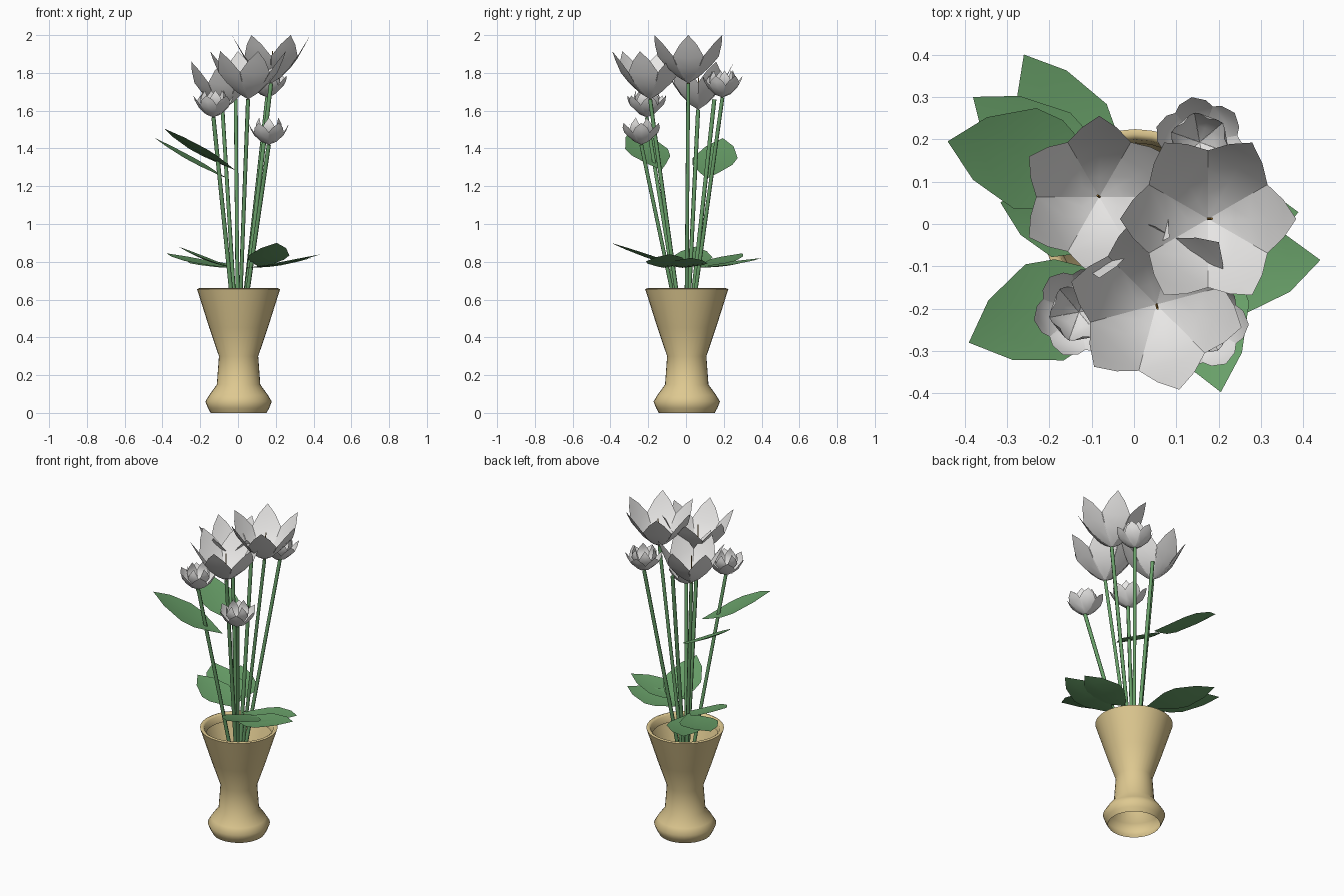
import bpy, bmesh, math
from mathutils import Vector, Matrix

if "Cube" in bpy.data.objects:
    bpy.data.objects.remove(bpy.data.objects["Cube"])


def material(name, rgb):
    m = bpy.data.materials.new(name)
    m.use_nodes = True
    m.diffuse_color = (*rgb, 1)
    m.node_tree.nodes["Principled BSDF"].inputs["Base Color"].default_value = (*rgb, 1)
    return m


CLAY = material("warm clay", (0.73, 0.58, 0.28))
GREEN = material("leaf green", (0.14, 0.35, 0.14))
WHITE = material("petal white", (0.8, 0.79, 0.78))
BROWN = material("pistil brown", (0.32, 0.17, 0.03))


def finish(bm, name, mat, angle=40):
    mesh = bpy.data.meshes.new(name)
    bm.to_mesh(mesh)
    bm.free()
    mesh.materials.append(mat)
    ob = bpy.data.objects.new(name, mesh)
    bpy.context.collection.objects.link(ob)
    bpy.ops.object.select_all(action="DESELECT")
    ob.select_set(True)
    bpy.context.view_layer.objects.active = ob
    bpy.ops.object.shade_smooth_by_angle(angle=math.radians(angle))
    return ob


def blade(bm, rows, matrix):
    """Sheet with a midrib; each row is (distance, height, half width, edge lift)."""
    last = None
    for d, h, w, lift in rows:
        pts = [(d, w, h + lift), (d, 0, h), (d, -w, h + lift)] if w else [(d, 0, h)]
        cur = [bm.verts.new(matrix @ Vector(p)) for p in pts]
        if last:
            a, b = last, cur
            if len(a) == 1:
                bm.faces.new((a[0], b[1], b[0]))
                bm.faces.new((a[0], b[2], b[1]))
            elif len(b) == 1:
                bm.faces.new((a[0], a[1], b[0]))
                bm.faces.new((a[1], a[2], b[0]))
            else:
                for i in (0, 1):
                    bm.faces.new((a[i], a[i + 1], b[i + 1], b[i]))
        last = cur


def rod(name, start, end, radius, mat, sides=6):
    start, end = Vector(start), Vector(end)
    axis = end - start
    bm = bmesh.new()
    turn = axis.to_track_quat("Z", "Y").to_matrix().to_4x4()
    bmesh.ops.create_cone(bm, cap_ends=True, segments=sides, radius1=radius,
                          radius2=radius, depth=axis.length,
                          matrix=Matrix.Translation((start + end) / 2) @ turn)
    return finish(bm, name, mat, 65)


# Vase: lathed shell, open underneath, with a rolled lip
profile = [(0.148, 0), (0.162, 0.025), (0.176, 0.06), (0.155, 0.095),
           (0.115, 0.15), (0.104, 0.3), (0.155, 0.45), (0.212, 0.63),
           (0.22, 0.655), (0.208, 0.66), (0.195, 0.65), (0.187, 0.61)]
bm = bmesh.new()
verts = [bm.verts.new((r, 0, z)) for r, z in profile]
edges = [bm.edges.new(pair) for pair in zip(verts, verts[1:])]
bmesh.ops.spin(bm, geom=verts + edges, axis=(0, 0, 1), cent=(0, 0, 0),
               angle=math.tau, steps=32)
bmesh.ops.remove_doubles(bm, verts=bm.verts, dist=0.0005)
bmesh.ops.recalc_face_normals(bm, faces=bm.faces)
vase = finish(bm, "vase", CLAY, 80)
vase.location = (0.003, 0.004, 0)


# Stems: all fan out of the vase
def stem(name, top):
    x, y, z = top
    rod(name, (0.05 * x, 0.05 * y, 0.35), top, 0.011, GREEN)


# Blossoms: rings of petals round a base point
LILY = [(0.0, 0.0, 0, 0), (0.05, 0.03, 0.031, 0.006), (0.1, 0.078, 0.06, 0.01),
        (0.139, 0.13, 0.082, 0.012), (0.178, 0.2, 0.045, 0.006), (0.208, 0.255, 0, 0)]
OUTER = [(0.0, 0.0, 0, 0), (0.04, 0.015, 0.024, 0.008), (0.078, 0.05, 0.045, 0.015),
         (0.095, 0.08, 0.032, 0.01), (0.108, 0.115, 0, 0)]
INNER = [(0.0, 0.0, 0, 0), (0.035, 0.03, 0.02, 0.005), (0.06, 0.075, 0.038, 0.005),
         (0.064, 0.11, 0.024, 0), (0.058, 0.143, 0, 0)]


def blossom(name, base, rings, phase, spread=1, count=6):
    bm = bmesh.new()
    size = Matrix.Diagonal((spread, spread, 1, 1))
    for k, rows in enumerate(rings):
        for i in range(count):
            angle = math.radians(phase) + (i + k / 2) * math.tau / count
            place = Matrix.Translation(base) @ Matrix.Rotation(angle, 4, "Z")
            blade(bm, rows, place @ size)
    finish(bm, name, WHITE)


lilies = {"tall": ((0.175, 0.012, 1.745), 0, 1),
          "back": ((-0.082, 0.064, 1.605), 30, 0.92),
          "front": ((0.053, -0.19, 1.66), -15, 1)}
for key, (base, phase, spread) in lilies.items():
    blossom(key + "_lily", base, [LILY], phase, spread)
    stem(key + "_lily_stem", base)
    lean = Vector((base[0] * 0.05, base[1] * 0.05, 0.17))
    rod(key + "_lily_pistil", base, Vector(base) + lean, 0.003, BROWN, 5)

buds = {"left": ((-0.13, -0.208, 1.565), 10),
        "back": ((0.155, 0.193, 1.67), 40),
        "right": ((0.163, -0.237, 1.42), 0)}
for key, (base, phase) in buds.items():
    blossom(key + "_bud", base, [OUTER, INNER], phase)
    stem(key + "_bud_stem", base)
stem("bare_stem", (-0.012, 0.15, 1.66))


# Leaves: broad pointed blades from a base to a tip
def leaf(name, base, tip, half):
    base, tip = Vector(base), Vector(tip)
    run = tip - base
    length = run.length
    x = run.normalized()
    y = Vector((0, 0, 1)).cross(x).normalized()
    z = x.cross(y)
    frame = Matrix((x, y, z)).transposed().to_4x4()
    shape = [(0, 0), (0.15, 0.4), (0.35, 0.88), (0.52, 1), (0.8, 0.62), (1, 0)]
    rows = [(t * length, -0.015 * math.sin(math.pi * t), w * half, 0.012 * w)
            for t, w in shape]
    bm = bmesh.new()
    blade(bm, rows, Matrix.Translation(base) @ frame)
    finish(bm, name, GREEN)


leaf("upper_back_leaf", (-0.055, 0.11, 1.24), (-0.44, 0.195, 1.455), 0.122)
leaf("upper_front_leaf", (-0.015, -0.13, 1.285), (-0.39, -0.28, 1.505), 0.122)
low_leaves = [((-0.05, 0.04), (-0.26, 0.4, 0.82)),
              ((-0.04, 0.04), (-0.38, 0.3, 0.845)),
              ((-0.03, 0.01), (-0.315, 0.05, 0.88)),
              ((0.12, 0.0), (0.205, -0.397, 0.9)),
              ((0.05, -0.12), (0.44, -0.085, 0.84)),
              ((0.04, -0.02), (0.388, 0.028, 0.82))]
for i, (base, tip) in enumerate(low_leaves):
    leaf(f"low_leaf_{i + 1}", (*base, 0.768), tip, 0.11)
